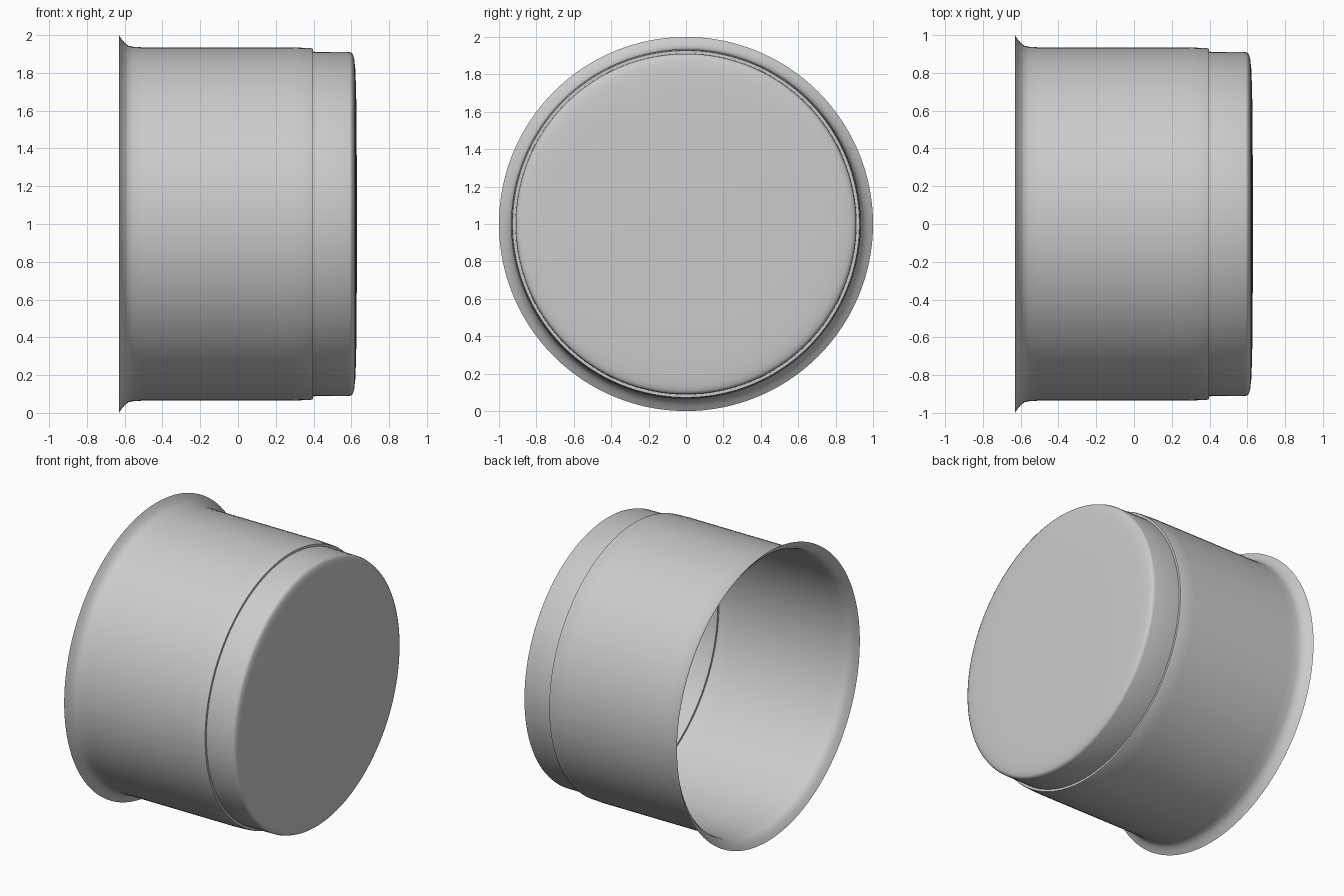
import bpy, bmesh, math
from mathutils import Vector

if "Cube" in bpy.data.objects:
    bpy.data.objects.remove(bpy.data.objects["Cube"])

SEGMENTS = 128


def lathe(name, profile):
    """Revolve an (x, radius) profile around the horizontal axis at z = 1."""
    bm = bmesh.new()
    verts = [bm.verts.new((x, 0, 1 + r)) for x, r in profile]
    edges = [bm.edges.new(pair) for pair in zip(verts, verts[1:])]
    bmesh.ops.spin(bm, geom=verts + edges, cent=(0, 0, 1), axis=(1, 0, 0),
                   angle=math.tau, steps=SEGMENTS)
    bmesh.ops.remove_doubles(bm, verts=bm.verts, dist=1e-4)
    # Make the faces point away from the inside of the cup
    bm.normal_update()
    facing = sum(f.normal.dot(f.calc_center_median() - Vector((0, 0, 1))) for f in bm.faces)
    if facing < 0:
        bmesh.ops.reverse_faces(bm, faces=bm.faces)
    mesh = bpy.data.meshes.new(name)
    bm.to_mesh(mesh)
    bm.free()
    obj = bpy.data.objects.new(name, mesh)
    bpy.context.collection.objects.link(obj)
    bpy.ops.object.select_all(action='DESELECT')
    obj.select_set(True)
    bpy.context.view_layer.objects.active = obj
    bpy.ops.object.shade_smooth_by_angle(angle=math.radians(40))
    return obj


# Thin round cup: flared open lip, straight wall, small step, rounded closed end
lathe("cup_shell", [
    (-0.63, 1.0), (-0.615, 0.977), (-0.598, 0.957), (-0.58, 0.944),
    (-0.555, 0.938), (-0.50, 0.935), (0.29, 0.935), (0.385, 0.931),
    (0.397, 0.927), (0.397, 0.912),
    (0.59, 0.910), (0.602, 0.906), (0.610, 0.893), (0.616, 0.868),
    (0.621, 0.82), (0.625, 0.72), (0.628, 0.55), (0.63, 0.0)])
